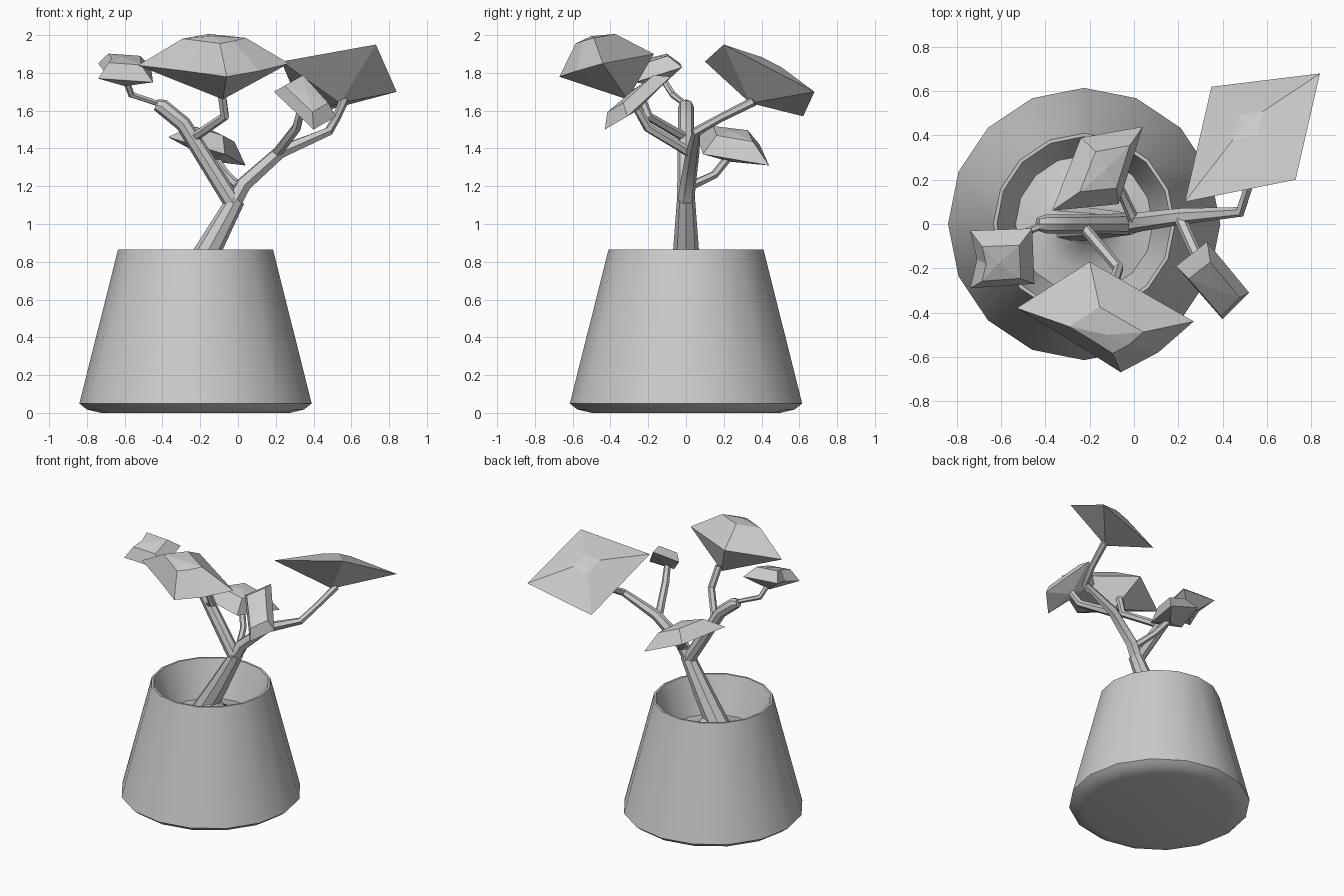
import bpy, bmesh, math
from mathutils import Vector

if "Cube" in bpy.data.objects:
    bpy.data.objects.remove(bpy.data.objects["Cube"])

def finish(name, bm):
    bmesh.ops.recalc_face_normals(bm, faces=bm.faces)
    me = bpy.data.meshes.new(name)
    bm.to_mesh(me)
    bm.free()
    ob = bpy.data.objects.new(name, me)
    bpy.context.collection.objects.link(ob)
    return ob

def smooth(ob, angle=40):
    bpy.ops.object.select_all(action='DESELECT')
    ob.select_set(True)
    bpy.context.view_layer.objects.active = ob
    bpy.ops.object.shade_smooth_by_angle(angle=math.radians(angle))

def lathe(name, profile, x, n=16):
    bm = bmesh.new()
    vs = [bm.verts.new((x + r, 0, z)) for r, z in profile]
    es = [bm.edges.new(p) for p in zip(vs, vs[1:])]
    bmesh.ops.spin(bm, geom=vs + es, cent=(x, 0, 0), axis=(0, 0, 1),
                   angle=math.tau, steps=n)
    bmesh.ops.remove_doubles(bm, verts=bm.verts, dist=1e-4)
    ob = finish(name, bm)
    smooth(ob)
    return ob

def limb(name, pts, res):
    """Tapered tube through (x, y, z, radius) points."""
    cu = bpy.data.curves.new(name, 'CURVE')
    cu.dimensions = '3D'
    cu.bevel_depth = 1.0
    cu.bevel_resolution = res
    cu.use_fill_caps = True
    sp = cu.splines.new('POLY')
    sp.points.add(len(pts) - 1)
    for p, (x, y, z, r) in zip(sp.points, pts):
        p.co = (x, y, z, 1)
        p.radius = r
    ob = bpy.data.objects.new(name, cu)
    bpy.context.collection.objects.link(ob)
    bpy.ops.object.select_all(action='DESELECT')
    ob.select_set(True)
    bpy.context.view_layer.objects.active = ob
    bpy.ops.object.convert(target='MESH')
    smooth(bpy.context.view_layer.objects.active)

def leaf(name, corners, apex, bulge, k):
    """Faceted pad: rim, raised inner panel, underside tapering to the stem."""
    cs = [Vector(c) for c in corners]
    mid = sum(cs, Vector()) / len(cs)
    nrm = (cs[2] - cs[0]).cross(cs[3] - cs[1]).normalized()
    if nrm.z < 0:
        nrm.negate()
    bm = bmesh.new()
    rim = [bm.verts.new(c) for c in cs]
    top = [bm.verts.new(mid + (c - mid) * k + nrm * bulge) for c in cs]
    peak = bm.verts.new(mid + nrm * bulge * 1.12)
    tip = bm.verts.new(apex)
    for i in range(len(cs)):
        j = (i + 1) % len(cs)
        bm.faces.new((rim[i], rim[j], top[j], top[i]))
        bm.faces.new((top[i], top[j], peak))
        bm.faces.new((rim[j], rim[i], tip))
    finish(name, bm)

# pot with inner wall and soil mound
lathe("pot", [(0, 0), (0.5, 0), (0.575, 0.018), (0.615, 0.05), (0.41, 0.865),
              (0.395, 0.865), (0.31, 0.6)], -0.225)
lathe("soil", [(0.31, 0.6), (0.2, 0.62), (0.1, 0.67), (0.06, 0.74), (0, 0.76)], -0.225)

# trunk and main branches
limb("trunk", [(-0.31, 0, 0.6, 0.085), (-0.155, 0, 0.865, 0.068), (-0.01, 0, 1.13, 0.048),
               (-0.29, 0, 1.53, 0.04), (-0.38, 0, 1.61, 0.04), (-0.43, 0, 1.63, 0.03)][:3], 2)
limb("left_branch", [(-0.02, 0, 1.1, 0.048), (-0.29, 0, 1.53, 0.042),
                     (-0.4, 0, 1.62, 0.042), (-0.435, 0, 1.632, 0.03)], 2)
limb("right_branch", [(-0.02, 0, 1.12, 0.045), (0.03, 0.01, 1.21, 0.043), (0.22, 0.035, 1.38, 0.037),
                      (0.48, 0.055, 1.49, 0.025), (0.52, 0.18, 1.56, 0.022),
                      (0.56, 0.36, 1.65, 0.025)], 1)

# leaf stems
limb("right_small_stem", [(0.21, 0.02, 1.38, 0.028), (0.31, -0.2, 1.51, 0.026),
                          (0.34, -0.27, 1.63, 0.022)], 1)
limb("middle_stem", [(-0.23, -0.01, 1.46, 0.025), (-0.07, -0.2, 1.57, 0.025),
                     (-0.09, -0.26, 1.72, 0.025)], 1)
limb("left_stem", [(-0.4, 0, 1.63, 0.015), (-0.565, -0.07, 1.685, 0.018),
                   (-0.6, -0.13, 1.78, 0.018)], 1)
limb("back_stem", [(0, 0.02, 1.2, 0.025), (-0.06, 0.15, 1.26, 0.022),
                   (-0.13, 0.23, 1.36, 0.022)], 1)

# leaf pads
leaf("right_leaf", [(0.23, 0.1, 1.86), (0.73, 0.2, 1.95), (0.84, 0.68, 1.7), (0.35, 0.62, 1.57)],
     (0.54, 0.34, 1.64), 0.09, 0.22)
leaf("middle_leaf", [(-0.53, -0.38, 1.84), (-0.2, -0.17, 1.9), (0.27, -0.44, 1.85),
                     (0.11, -0.58, 1.81), (-0.06, -0.67, 1.78), (-0.28, -0.53, 1.81)],
     (-0.08, -0.31, 1.66), 0.15, 0.42)
leaf("left_leaf", [(-0.74, -0.03, 1.85), (-0.46, -0.02, 1.83), (-0.45, -0.27, 1.75),
                   (-0.74, -0.29, 1.77), (-0.71, -0.16, 1.81)], (-0.6, -0.13, 1.73), 0.075, 0.6)
leaf("back_leaf", [(-0.37, 0.06, 1.46), (-0.24, 0.39, 1.42), (0.04, 0.44, 1.31), (-0.07, 0.09, 1.37)],
     (-0.13, 0.23, 1.33), 0.095, 0.55)
leaf("right_small_leaf", [(0.19, -0.19, 1.7), (0.33, -0.08, 1.78), (0.52, -0.31, 1.57),
                          (0.4, -0.43, 1.5)], (0.34, -0.26, 1.6), 0.065, 0.7)
